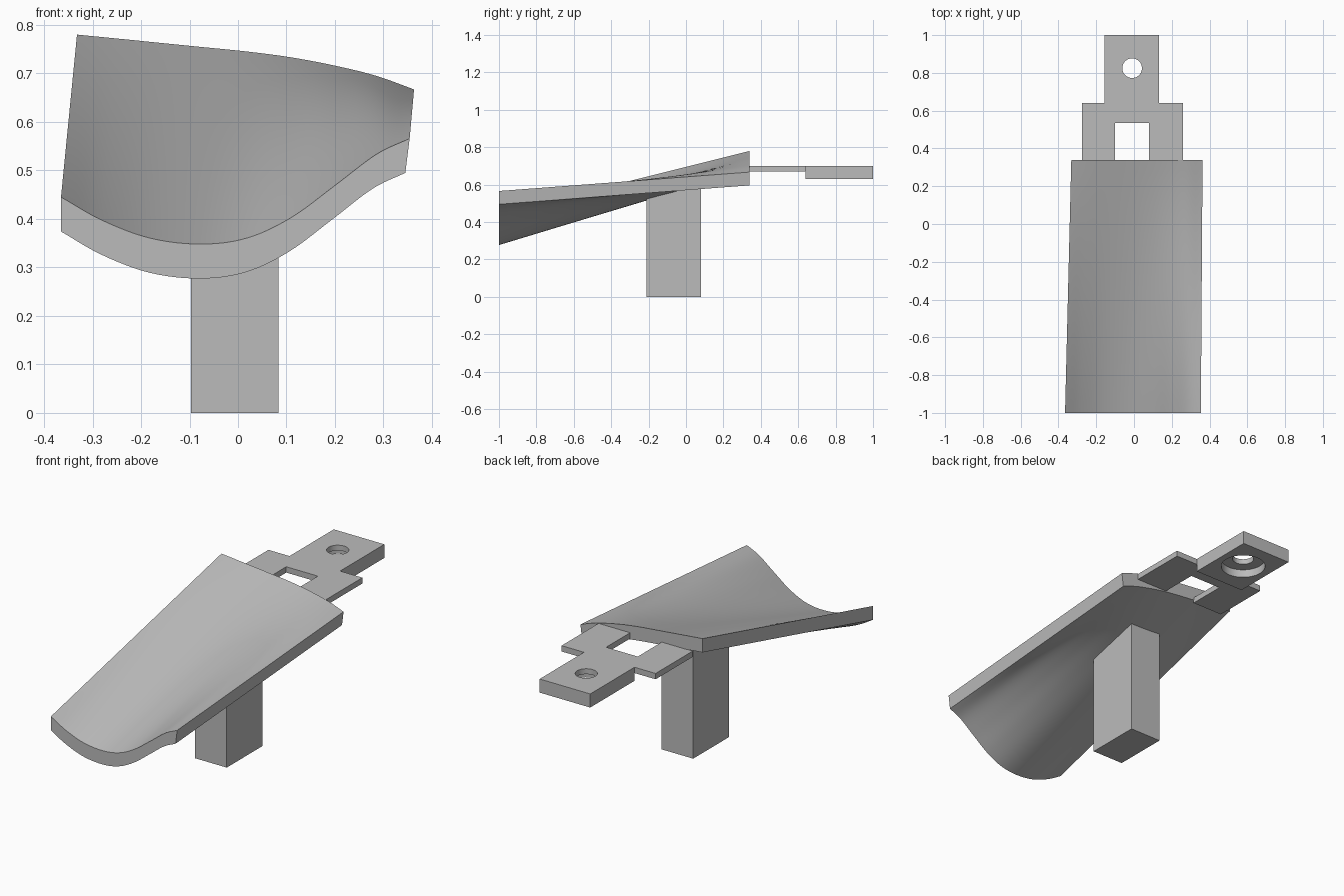
import bpy, bmesh
from mathutils import Vector

if "Cube" in bpy.data.objects:
    bpy.data.objects.remove(bpy.data.objects["Cube"], do_unlink=True)

grey = bpy.data.materials.new("plain_grey")
grey.use_nodes = True
colour = (0.5, 0.5, 0.5, 1)
grey.diffuse_color = colour
grey.node_tree.nodes["Principled BSDF"].inputs["Base Color"].default_value = colour


def make_object(name, bm):
    bmesh.ops.recalc_face_normals(bm, faces=bm.faces)
    mesh = bpy.data.meshes.new(name)
    bm.to_mesh(mesh)
    bm.free()
    obj = bpy.data.objects.new(name, mesh)
    obj.data.materials.append(grey)
    bpy.context.collection.objects.link(obj)
    return obj


def activate(obj):
    bpy.ops.object.select_all(action='DESELECT')
    obj.select_set(True)
    bpy.context.view_layer.objects.active = obj


def prism(name, outline, z0, z1):
    """Extrude an (x, y) outline from z0 up to z1."""
    bm = bmesh.new()
    face = bm.faces.new([bm.verts.new((x, y, z0)) for x, y in outline])
    top = bmesh.ops.extrude_face_region(bm, geom=[face])["geom"]
    bmesh.ops.translate(bm, vec=(0, 0, z1 - z0),
                        verts=[v for v in top if isinstance(v, bmesh.types.BMVert)])
    return make_object(name, bm)


def drill(target, centre, radius, z0, z1):
    """Cut a round vertical hole."""
    bpy.ops.mesh.primitive_cylinder_add(vertices=48, radius=radius, depth=z1 - z0,
                                        location=(*centre, (z0 + z1) / 2))
    cutter = bpy.context.object
    cutter.hide_render = True
    cutter.data.materials.append(grey)
    mod = target.modifiers.new("hole", 'BOOLEAN')
    mod.operation, mod.solver, mod.object = 'DIFFERENCE', 'EXACT', cutter
    activate(target)
    bpy.ops.object.modifier_apply(modifier=mod.name)
    bpy.data.objects.remove(cutter, do_unlink=True)


def spline(points, steps=6):
    """Smooth curve through (x, z) points."""
    p = [Vector(q) for q in points]
    p = [2 * p[0] - p[1]] + p + [2 * p[-1] - p[-2]]
    out = []
    for a, b, c, d in zip(p, p[1:], p[2:], p[3:]):
        for i in range(steps):
            t = i / steps
            out.append(b + 0.5 * t * (c - a + t * (2 * a - 5 * b + 4 * c - d
                                                   + t * (3 * (b - c) + d - a))))
    return out + [p[-2]]


# Blade: ruled loft between a wavy front edge and a gently arched back edge
front_edge = spline([(-.365, .445), (-.28, .397), (-.18, .36), (-.075, .348),
                     (.02, .361), (.11, .403), (.2, .469), (.285, .533), (.354, .566)])
back_edge = spline([(-.332, .78), (-.25, .772), (-.16, .763), (-.07, .754),
                    (.02, .745), (.11, .733), (.2, .716), (.285, .695), (.363, .667)])
rows, cols, front_y, back_y = 24, len(front_edge), -1.0, .34
bm = bmesh.new()
top, bottom = [], []
for r in range(rows + 1):
    t = r / rows
    y = front_y + t * (back_y - front_y)
    line = [a.lerp(b, t) for a, b in zip(front_edge, back_edge)]
    top.append([bm.verts.new((q.x, y, q.y)) for q in line])
    bottom.append([bm.verts.new((q.x - .009 * i / (cols - 1), y, q.y - .071))
                   for i, q in enumerate(line)])


def skin(grid):
    for a, b in zip(grid, grid[1:]):
        for i in range(len(a) - 1):
            bm.faces.new((a[i], a[i + 1], b[i + 1], b[i]))


skin(top)
skin(bottom)
for end in (0, -1):
    skin([top[end], bottom[end]])
    skin([[row[end] for row in top], [row[end] for row in bottom]])
blade = make_object("blade", bm)
activate(blade)
bpy.ops.object.shade_smooth_by_angle(angle=.6)

# Post: its slanted top stays buried in the blade
post = prism("post", [(-.097, -.21), (.083, -.21), (.083, .08), (-.097, .08)], 0, .55)
for v in post.data.vertices:
    if v.co.z > .1 and v.co.y > 0:
        v.co.z = .635

# Thin bracket with a square notch against the blade
prism("bracket", [(-.275, .338), (-.1, .338), (-.1, .535), (.08, .535), (.08, .338),
                  (.26, .338), (.26, .64), (-.275, .64)], .67, .70)

# Thick mounting tab with a through hole and a counterbore underneath
tab = prism("mounting_tab", [(-.155, .64), (.133, .64), (.133, 1), (-.155, 1)], .63, .70)
drill(tab, (-.01, .825), .052, .5, .8)
drill(tab, (-.01, .825), .108, .5, .672)
activate(tab)
bpy.ops.object.shade_smooth_by_angle(angle=.6)
